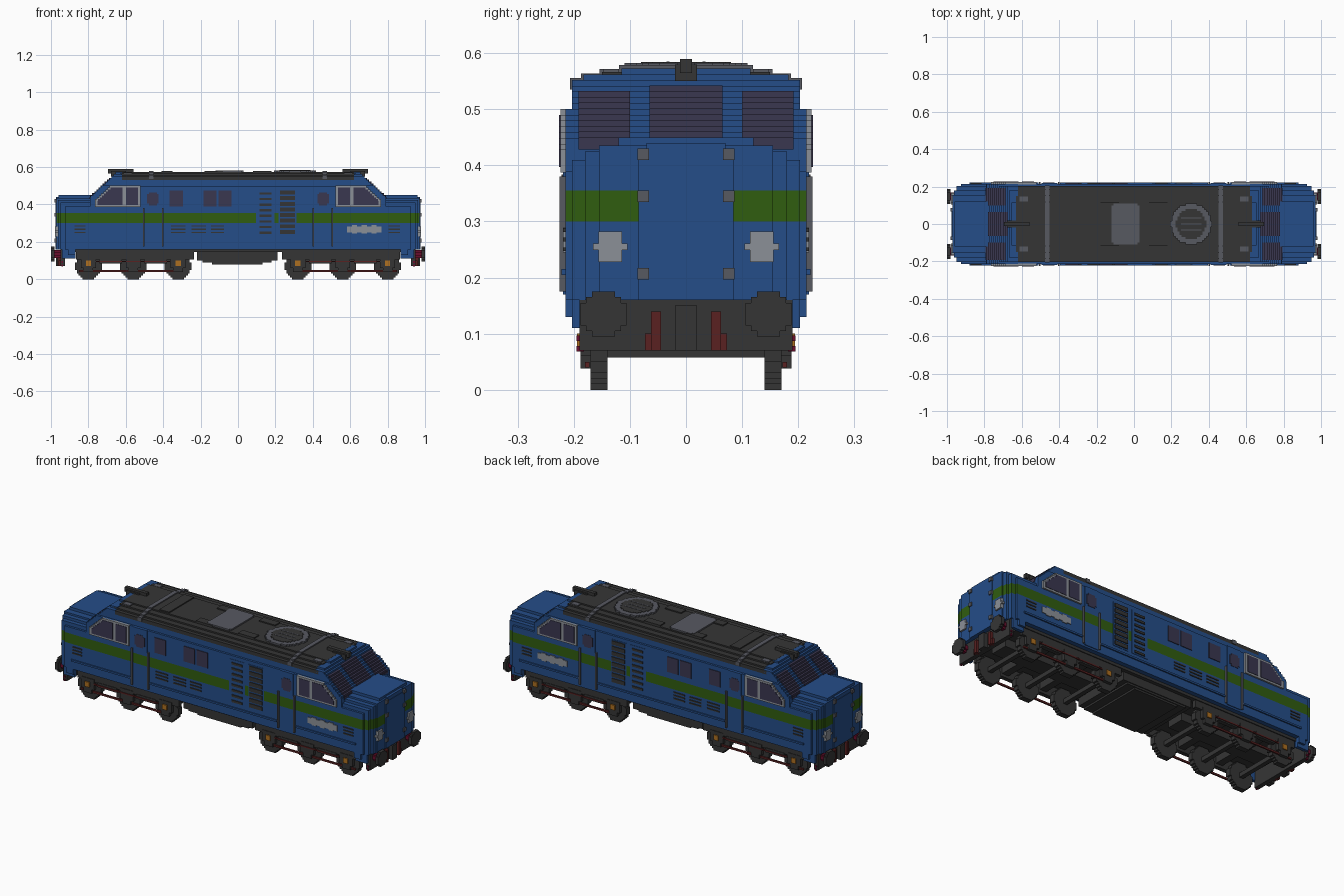
import bpy
import bmesh
from math import sqrt
from mathutils import Matrix, Vector

if "Cube" in bpy.data.objects:
    bpy.data.objects.remove(bpy.data.objects["Cube"])

STEP = .0103  # height of one block step


def material(name, *rgb):
    mat = bpy.data.materials.new(name)
    mat.use_nodes = True
    mat.diffuse_color = (*rgb, 1)
    mat.node_tree.nodes["Principled BSDF"].inputs["Base Color"].default_value = (*rgb, 1)
    return mat


blue = material("body blue", .018, .075, .25)
green = material("stripe green", .03, .11, .005)
dark = material("dark grey", .036, .036, .036)
grey = material("roof grey", .095, .1, .12)
light = material("light grey", .26, .28, .31)
glass = material("window violet", .042, .038, .08)
red = material("brake red", .1, .015, .015)
crimson = material("buffer crimson", .14, .004, .025)
orange = material("axle orange", .42, .16, .015)


def part(name, mat, boxes, mirror=""):
    """Join boxes, each given as x, y and z ranges, and repeat them across the mirror axes."""
    bm = bmesh.new()
    for sx in ((1, -1) if "x" in mirror else (1,)):
        for sy in ((1, -1) if "y" in mirror else (1,)):
            for spans in boxes:
                mid = Vector([(a + b) / 2 for a, b in spans])
                size = Vector([abs(b - a) for a, b in spans])
                mid.x *= sx
                mid.y *= sy
                bmesh.ops.create_cube(bm, size=1, matrix=Matrix.Translation(mid) @ Matrix.Diagonal((*size, 1)))
    mesh = bpy.data.meshes.new(name)
    bm.to_mesh(mesh)
    bm.free()
    mesh.materials.append(mat)
    obj = bpy.data.objects.new(name, mesh)
    bpy.context.collection.objects.link(obj)
    return obj


def around(centre, half):
    return (centre - half, centre + half)


def disc(axis, centre, radius, depth):
    """Rows of boxes that make a stepped disc facing the given axis."""
    count = round(2 * radius / STEP)
    height = 2 * radius / count
    x, y, z = centre
    rows = []
    for i in range(count):
        offset = -radius + (i + .5) * height
        half = max(STEP, round(sqrt(radius ** 2 - offset ** 2) / STEP) * STEP)
        row = around(offset, height / 2)
        if axis == "x":
            rows.append((around(x, depth), around(y, half), (z + row[0], z + row[1])))
        elif axis == "y":
            rows.append((around(x, half), around(y, depth), (z + row[0], z + row[1])))
        else:
            rows.append((around(x, half), (y + row[0], y + row[1]), around(z, depth)))
    return rows


def both(value):
    return (-value, value)


# Lower body and rounded noses: nested blocks of length, width and top
hull = [(.96, .12, .45), (.97, .155, .435), (.962, .18, .425), (.95, .203, .41), (.925, .215, .39)]
part("lower_body", blue, [(both(l), both(w), (.16, .3)) for l, w, t in hull])
part("body_stripe", green, [(both(l), both(w), (.3, .355)) for l, w, t in hull])
part("upper_body", blue, [(both(l), both(w), (.355, t)) for l, w, t in hull])
part("nose_corner_skirt", blue, [((.87, .94), (.185, .203), (.11, .16)), ((.87, .91), (.2, .215), (.13, .16))], "xy")
part("cabin_wall", blue, [(both(.64), both(.215), (.385, .5)), (both(.64), both(.203), (.5, .53))])


# Sloping cab fronts and their windscreens, built in steps
def slope(z):
    return .775 - (z - .45) * 1.08


def width(z):
    return .215 if z < .5 else .203 if z < .548 else .183 if z < .558 else .115


cab, screens, frame, panes = [], [], [], []
for i in range(18):
    z = .387 + i * STEP
    row = (z, z + STEP)
    front = min(.79, slope(z))
    cab.append(((.62, front), both(width(z)), row))
    pane_row = (z, z + STEP + .001)
    if .445 < z < .54:
        screens.append(((front - .013, front + .003), (0, .065), pane_row))
    if .42 < z < .525:
        screens.append(((front - .013, front + .003), (.1, .192), pane_row))
    if z < .5:
        edge = min(.765, slope(z) - .045)
        frame.append(((.52, edge), (.21, .224), row))
        if .395 < z < .49:
            panes.append(((.535, .6), (.22, .226), row))
            panes.append(((.618, edge - .015), (.22, .226), row))
part("cab_front", blue, cab, "x")
part("windscreen", glass, screens, "xy")
part("cab_window_frame", light, frame, "xy")
part("cab_window_pane", glass, panes, "xy")

# Dark crowned roof with grey bands over it
crown = [(.203, .55), (.183, .558), (.15, .566), (.115, .573)]
part("roof", dark, [(both(.64 if t < .56 else .63), both(w), (.53, t)) for w, t in crown])
part("roof_band", grey, [(around(.465, .012), both(w + .004), (.535, t + .006)) for w, t in crown], "x")
part("roof_hatch", grey, [((-.12, .03), both(.1), (.56, .581)), ((-.11, .02), both(.11), (.56, .581))])
part("fan_ring", grey, disc("z", (.305, 0, .574), .11, .008))
part("fan_grille", dark, disc("z", (.305, 0, .576), .08, .008))
part("fan_bars", grey, [((.25, .36), around(k * .032, .003), (.58, .5855)) for k in (-1, 0, 1)])
part("roof_boxes", dark, [(around(x, .05), around(.093, .022), (.56, .579)) for x in (-.13, .13)], "y")
part("roof_cover", dark, [((-.41, -.35), both(.11), (.56, .579))])
part("roof_vents", grey, [(around(.59, .022), around(.133, .014), (.555, .572))], "xy")
part("horn", dark, [((.6, .68), both(.02), (.55, .58)), ((.56, .695), both(.011), (.565, .59))], "x")

# Side doors, handrails and waist ridge
part("side_door", blue, [((.41, .495), (.21, .219), (.17, .3)), ((.41, .495), (.21, .219), (.355, .5))], "xy")
part("door_stripe", green, [((.41, .495), (.21, .219), (.3, .355))], "xy")
part("door_porthole", glass, disc("y", (.455, .217, .43), .035, .004), "xy")
part("handrail", grey, [(around(x, .004), (.215, .225), (.175, .38)) for x in (.402, .503)], "xy")
part("waist_ridge", blue, [((0, .395), (.21, .222), (.205, .215)), ((.51, .88), (.21, .222), (.205, .215))], "xy")

# Side windows, louvres and nameplate
part("side_window", glass, [(around(x, .035), (.21, .219), (.39, .475)) for x in (-.33, -.15, -.07)], "y")
part("louvre_panel", blue, [((.097, .195), (.21, .217), (.235, .48)), ((.217, .313), (.21, .217), (.235, .48))], "y")
slats = []
for k in range(8):
    z = .243 + k * .03
    slats += [((.115, .18), (.21, .222), (z, z + .012)), ((.225, .305), (.21, .222), (z, z + .021))]
part("large_louvre_slats", dark, slats, "y")
small = [(x, half, .247 + k * .017) for k in range(3)
         for x, half in ((-.32, .038), (-.21, .038), (-.11, .035), (-.845, .03), (.835, .03))]
part("small_louvre_slats", dark, [(around(x, h), (.21, .219), (z, z + .007)) for x, h, z in small], "y")
plate = [(around(.597 + k * .026, .014), (.21, .219), around(.267, .022 if k % 2 else .016)) for k in range(7)]
part("nameplate", light, plate, "y")

# Nose doors, hinges and lamps
part("nose_door", blue, [((.94, .976), both(.085), (.16, .42)), ((.94, .974), both(.07), (.42, .44))], "x")
part("nose_hinge", grey, [((.96, .982), (.066, .086), around(z, .01)) for z in (.207, .345, .42)], "xy")
part("headlamp", light, disc("x", (.968, .135, .255), .027, .011), "xy")

# Floor, pilot beam, coupling and buffers
part("floor", dark, [(both(.87), both(.19), (.145, .165))])
part("pilot", dark, [((.925, .95), both(.19), (.07, .162))], "x")
part("coupling", dark, [((.94, .972), both(.02), (.07, .15))], "x")
part("brake_hose", red, [((.94, .965), (.045, .062), (.07, .14)), ((.94, .96), (.045, .073), (.07, .1))], "xy")
part("buffer_shank", crimson, disc("x", (.965, .147, .135), .021, .024), "xy")
part("buffer_plate", dark, disc("x", (.991, .147, .135), .04, .009), "xy")
part("pilot_step", crimson, [((.935, .945), (.182, .195), around(z, .005)) for z in (.073, .092)], "xy")

# Bogies: wheels, axles, frames, axle boxes and brake rods
axles = (.32, .56, .8)
wheels, shafts, boxes = [], [], []
for x in axles:
    wheels += disc("y", (x, .155, .07), .07, .015)
    shafts.append((around(x, .012), (0, .15), (.058, .082)))
    boxes += [(around(x, .04), (.165, .188), (.06, .12)), (around(x, .025), (.165, .188), (.038, .06))]
part("wheels", dark, wheels, "xy")
part("axles", dark, shafts, "xy")
part("axle_boxes", dark, boxes, "xy")
part("bogie_frame", dark, [((.235, .865), (.165, .185), (.105, .152)), ((.38, .5), (.165, .188), (.085, .11)),
                           ((.62, .74), (.165, .188), (.085, .11))], "xy")
part("bogie_beam", dark, [((.26, .86), both(.05), (.1, .15)), (around(.44, .02), both(.17), (.1, .15)),
                          (around(.68, .02), both(.17), (.1, .15))], "x")
part("axle_cap", orange, [(around(x, .014), (.18, .194), (.072, .1)) for x in (axles[0], axles[2])], "xy")
part("brake_rod", red, [((.3, .85), (.172, .18), (.04, .05)), ((.36, .76), (.184, .192), (.092, .099))], "xy")

# Fuel tank between the bogies
part("fuel_tank", dark, [((-.22, .21), both(.17), (.1, .15)), ((-.19, .18), both(.165), (.09, .1)),
                         ((-.14, .13), both(.16), (.08, .09))])
